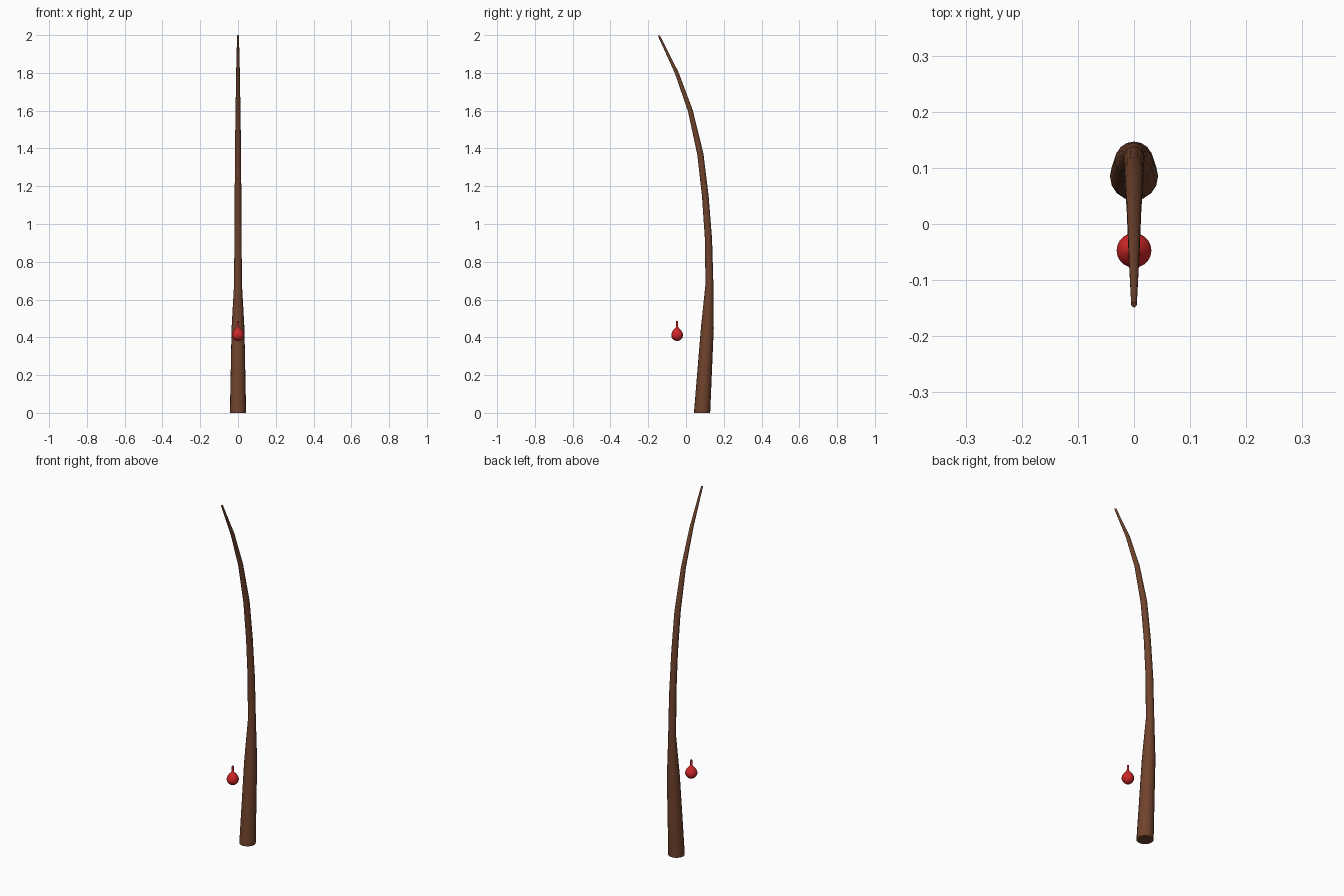
import bpy, bmesh
from math import sin, cos, pi, atan2

if "Cube" in bpy.data.objects:
    bpy.data.objects.remove(bpy.data.objects["Cube"])


def material(name, color):
    m = bpy.data.materials.new(name)
    m.diffuse_color = color
    m.use_nodes = True
    m.node_tree.nodes["Principled BSDF"].inputs["Base Color"].default_value = m.diffuse_color
    return m


def lofted(name, rings, sides, mat):
    """Loft circular rings (y, z, radius, tilt about x) into a capped tube."""
    bm = bmesh.new()
    loops = []
    for y, z, r, tilt in rings:
        loop = []
        for i in range(sides):
            a = 2 * pi * i / sides
            u, v = r * cos(a), r * sin(a)
            loop.append(bm.verts.new((u, y + v * cos(tilt), z + v * sin(tilt))))
        loops.append(loop)
    for a, b in zip(loops, loops[1:]):
        for i in range(sides):
            j = (i + 1) % sides
            bm.faces.new((a[i], a[j], b[j], b[i]))
    bm.faces.new(loops[0][::-1])
    bm.faces.new(loops[-1])
    bmesh.ops.recalc_face_normals(bm, faces=bm.faces)
    me = bpy.data.meshes.new(name)
    bm.to_mesh(me)
    bm.free()
    ob = bpy.data.objects.new(name, me)
    bpy.context.collection.objects.link(ob)
    me.materials.append(mat)
    bpy.ops.object.select_all(action='DESELECT')
    ob.select_set(True)
    bpy.context.view_layer.objects.active = ob
    bpy.ops.object.shade_smooth_by_angle(angle=0.6)
    return ob


brown = material("bark_brown", (0.16, 0.055, 0.025, 1))
red = material("bright_red", (0.62, 0.02, 0.02, 1))

# Curved tapering pole: y, z, radius
path = [(0.085, 0.0, 0.043), (0.113, 0.45, 0.034), (0.124, 0.68, 0.021),
        (0.119, 0.92, 0.019), (0.102, 1.15, 0.0175), (0.076, 1.37, 0.0165),
        (0.023, 1.60, 0.013), (-0.049, 1.80, 0.010), (-0.144, 1.998, 0.005)]
rings = []
for i, (y, z, r) in enumerate(path):
    p, n = path[max(i - 1, 0)], path[min(i + 1, len(path) - 1)]
    tilt = 0 if i == 0 else atan2(p[0] - n[0], n[1] - p[1])
    rings.append((y, z, r, tilt))
lofted("curved_pole", rings, 16, brown)

# Drop-shaped bobber with a thin stem, hanging in front: z, radius
drop = [(0.381, 0.006), (0.385, 0.016), (0.395, 0.026), (0.406, 0.031),
        (0.418, 0.031), (0.430, 0.026), (0.441, 0.018), (0.449, 0.010),
        (0.455, 0.006), (0.486, 0.005)]
lofted("bobber", [(-0.047, z, r, 0) for z, r in drop], 20, red)
